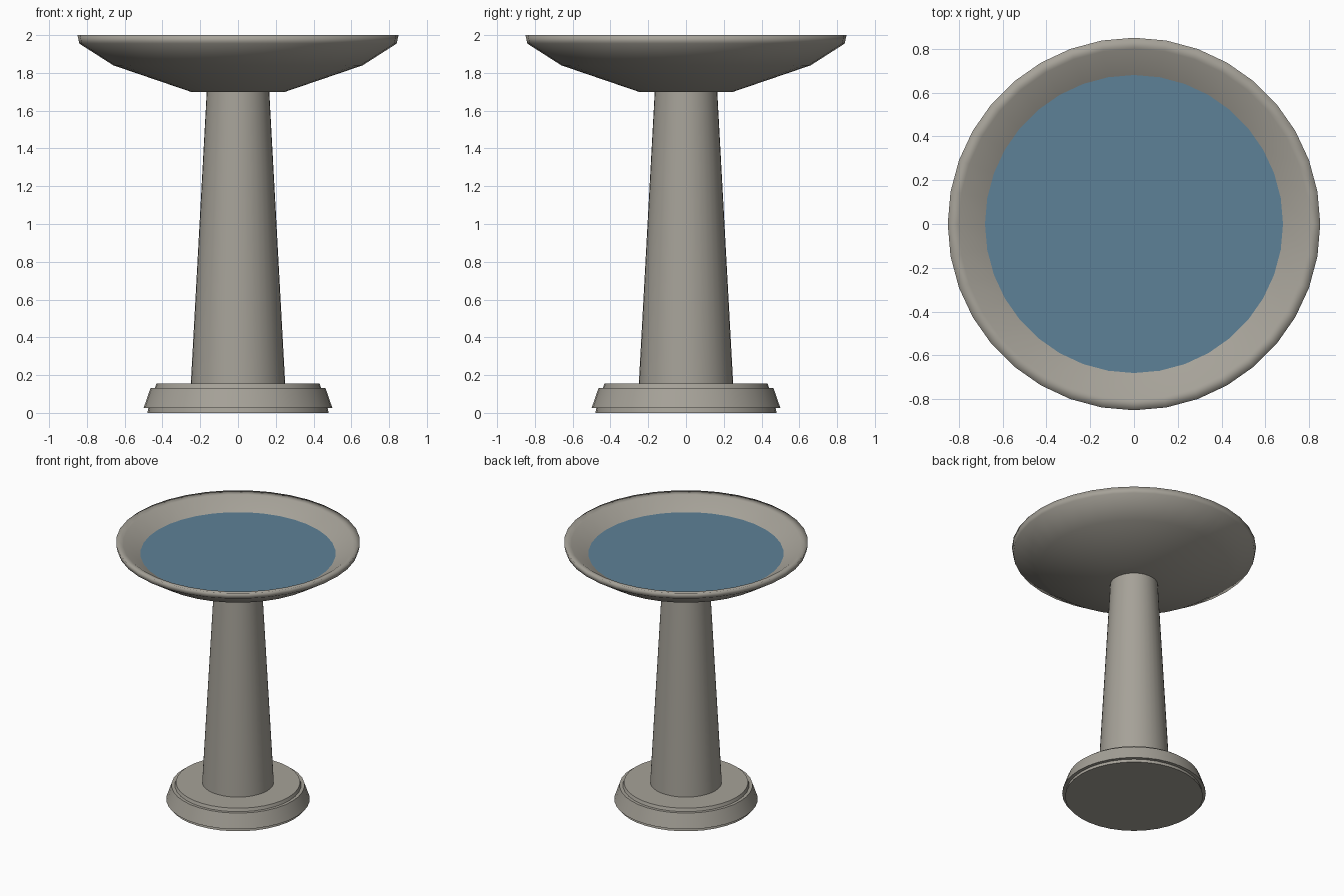
import bpy, bmesh, math

cube = bpy.data.objects.get("Cube")
if cube:
    bpy.data.objects.remove(cube, do_unlink=True)

SEGMENTS = 36


def make_material(name, rgb):
    mat = bpy.data.materials.new(name)
    mat.use_nodes = True
    color = (*rgb, 1.0)
    mat.diffuse_color = color
    mat.node_tree.nodes["Principled BSDF"].inputs["Base Color"].default_value = color
    return mat


def lathe(name, profile, mat, sharp_angle):
    """Spin a (radius, height) profile around z; a zero radius becomes a pole."""
    bm = bmesh.new()
    verts = [bm.verts.new((r, 0, z)) for r, z in profile]
    edges = [bm.edges.new(pair) for pair in zip(verts, verts[1:])]
    bmesh.ops.spin(bm, geom=verts + edges, cent=(0, 0, 0), axis=(0, 0, 1),
                   angle=math.tau, steps=SEGMENTS)
    bmesh.ops.remove_doubles(bm, verts=bm.verts[:], dist=0.0001)
    bmesh.ops.recalc_face_normals(bm, faces=bm.faces[:])
    # An open disc must face upwards
    if len({z for r, z in profile}) == 1:
        for face in bm.faces:
            if face.normal.z < 0:
                face.normal_flip()
    mesh = bpy.data.meshes.new(name)
    bm.to_mesh(mesh)
    bm.free()
    mesh.materials.append(mat)
    obj = bpy.data.objects.new(name, mesh)
    bpy.context.collection.objects.link(obj)
    bpy.ops.object.select_all(action='DESELECT')
    obj.select_set(True)
    bpy.context.view_layer.objects.active = obj
    bpy.ops.object.shade_smooth_by_angle(angle=math.radians(sharp_angle))
    return obj


stone = make_material("weathered stone", (0.38, 0.36, 0.315))
blue = make_material("water blue", (0.11, 0.22, 0.31))

# Stepped round foot
lathe("base", [(0, 0), (0.48, 0), (0.475, 0.025), (0.5, 0.025), (0.463, 0.132),
               (0.44, 0.132), (0.432, 0.155), (0, 0.155)], stone, 30)

# Tapered column
lathe("pedestal", [(0, 0.15), (0.25, 0.15), (0.165, 1.71), (0, 1.71)], stone, 30)

# Shallow bowl with a soft rim
lathe("bowl", [(0, 1.70), (0.25, 1.70), (0.66, 1.84), (0.84, 1.955), (0.85, 2.0),
               (0.80, 1.99), (0.68, 1.91), (0.55, 1.85), (0, 1.80)], stone, 180)

# Water surface
lathe("water", [(0, 1.911), (0.68, 1.911)], blue, 30)
